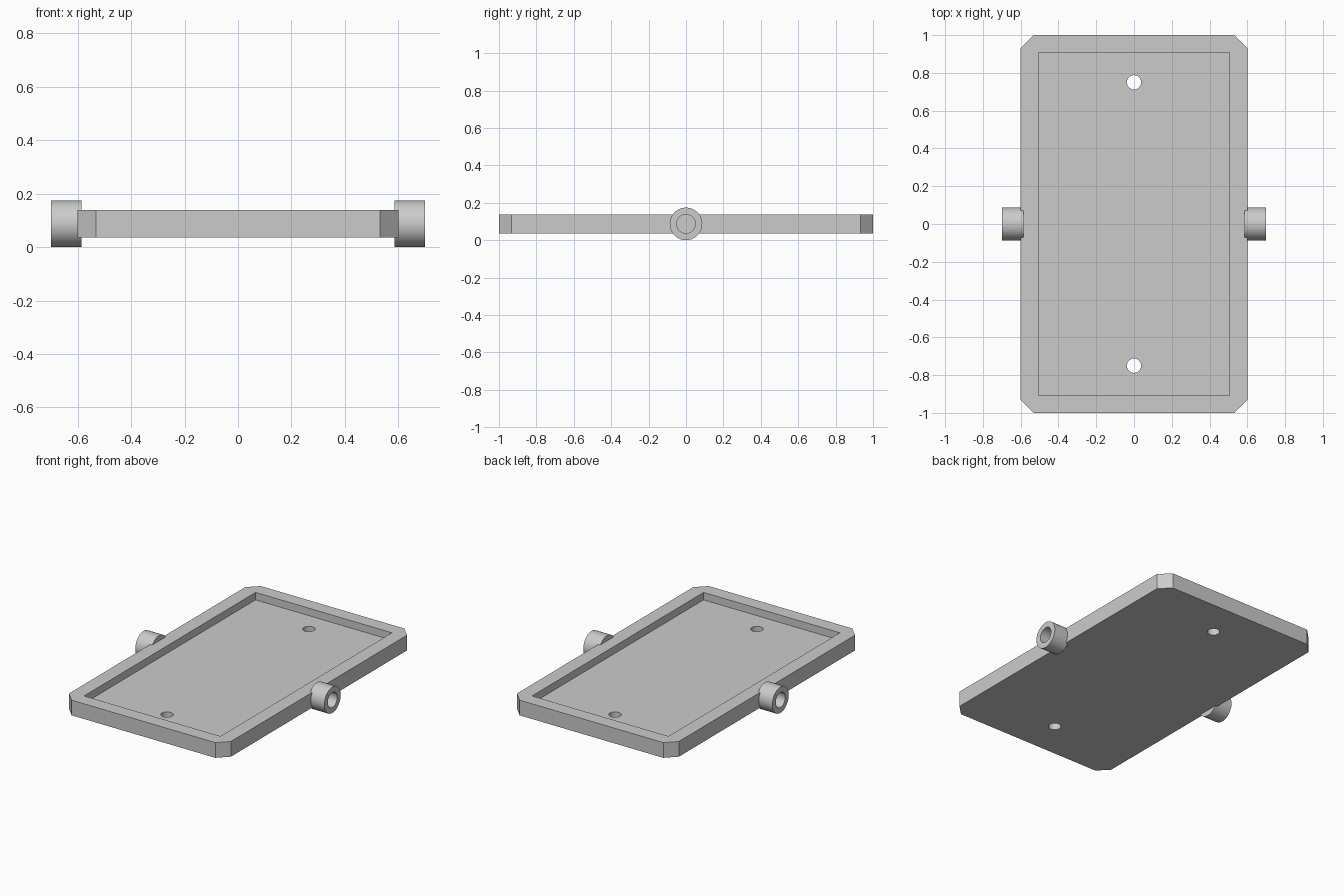
import bpy, bmesh, math
from mathutils import Matrix

if "Cube" in bpy.data.objects:
    bpy.data.objects.remove(bpy.data.objects["Cube"], do_unlink=True)

grey = bpy.data.materials.new("light grey")
grey.use_nodes = True
colour = (0.6, 0.6, 0.6, 1)
grey.diffuse_color = colour
grey.node_tree.nodes["Principled BSDF"].inputs["Base Color"].default_value = colour

LOW, HIGH, FLOOR = 0.036, 0.138, 0.088   # tray underside, rim and recess floor
AXIS = 0.087                             # height of the pivot sleeves


def finish(name, bm):
    bmesh.ops.recalc_face_normals(bm, faces=bm.faces)
    mesh = bpy.data.meshes.new(name)
    bm.to_mesh(mesh)
    bm.free()
    mesh.materials.append(grey)
    obj = bpy.data.objects.new(name, mesh)
    bpy.context.collection.objects.link(obj)
    return obj


def box(name, half_x, half_y, z0, z1, chamfer=0):
    bm = bmesh.new()
    size = Matrix.Diagonal((2 * half_x, 2 * half_y, z1 - z0, 1))
    bmesh.ops.create_cube(bm, size=1, matrix=Matrix.Translation((0, 0, (z0 + z1) / 2)) @ size)
    if chamfer:
        upright = [e for e in bm.edges if abs(e.verts[0].co.z - e.verts[1].co.z) > 0.01]
        bmesh.ops.bevel(bm, geom=upright, offset=chamfer, segments=1, affect='EDGES')
    return finish(name, bm)


def activate(obj):
    bpy.ops.object.select_all(action='DESELECT')
    obj.select_set(True)
    bpy.context.view_layer.objects.active = obj


def cut(target, cutter):
    mod = target.modifiers.new("cut", 'BOOLEAN')
    mod.operation, mod.solver, mod.object = 'DIFFERENCE', 'EXACT', cutter
    activate(target)
    bpy.ops.object.modifier_apply(modifier=mod.name)
    bpy.data.objects.remove(cutter, do_unlink=True)


def sleeve(name, side):
    # Square ring profile spun around the x axis
    profile = [(0.585, 0.05), (0.70, 0.05), (0.70, 0.087), (0.585, 0.087)]
    steps = 48
    bm = bmesh.new()
    rings = []
    for i in range(steps):
        a = math.tau * i / steps
        rings.append([bm.verts.new((side * x, r * math.cos(a), AXIS + r * math.sin(a)))
                      for x, r in profile])
    for i, ring in enumerate(rings):
        following = rings[(i + 1) % steps]
        for j in range(4):
            k = (j + 1) % 4
            bm.faces.new((ring[j], ring[k], following[k], following[j]))
    return finish(name, bm)


# Shallow tray with clipped corners, a sharp-cornered recess and two through holes
tray = box("tray", 0.60, 1.0, LOW, HIGH, chamfer=0.068)
cut(tray, box("recess_cutter", 0.505, 0.907, FLOOR, HIGH + 0.1))
for y in (-0.75, 0.75):
    bm = bmesh.new()
    bmesh.ops.create_cone(bm, cap_ends=True, segments=40, radius1=0.038, radius2=0.038,
                          depth=0.6, matrix=Matrix.Translation((0, y, LOW)))
    cut(tray, finish("hole_cutter", bm))

# Pivot sleeves on both sides
parts = [tray, sleeve("left_pivot_sleeve", 1), sleeve("right_pivot_sleeve", -1)]
for part in parts:
    activate(part)
    bpy.ops.object.shade_smooth_by_angle(angle=math.radians(30))
